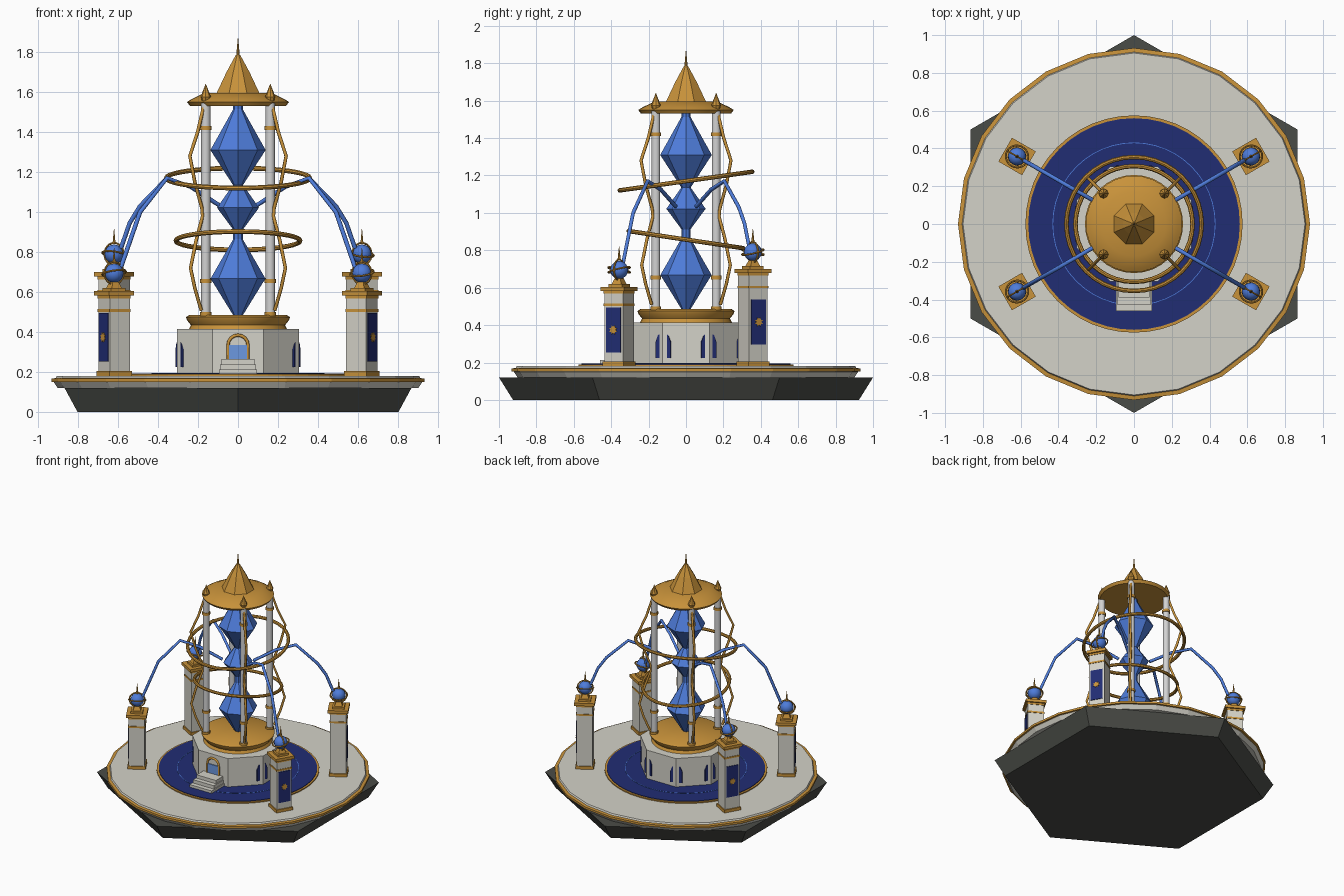
import bpy, bmesh
from math import pi, sin, cos, radians, atan2
from mathutils import Matrix, Vector

if "Cube" in bpy.data.objects:
    bpy.data.objects.remove(bpy.data.objects["Cube"])

def mat(name, hexcol):
    lin = []
    for i in (0, 2, 4):
        c = int(hexcol[i:i + 2], 16) / 255
        lin.append(c / 12.92 if c <= 0.04045 else ((c + 0.055) / 1.055) ** 2.4)
    m = bpy.data.materials.new(name)
    m.diffuse_color = (*lin, 1)
    m.use_nodes = True
    m.node_tree.nodes["Principled BSDF"].inputs["Base Color"].default_value = m.diffuse_color
    return m

STONE = mat("pale stone", "D4D2C8")
GOLD = mat("gold", "C8923A")
NAVY = mat("navy", "212D74")
CRYSTAL = mat("crystal blue", "4E7CDA")
DOOR = mat("door blue", "6C98E0")
DARK = mat("dark rock", "4A4C47")
SILVER = mat("column silver", "D2D2D2")

def finish(name, bm, m, smooth=False, mtx=None):
    if mtx:
        bm.transform(mtx)
    bmesh.ops.recalc_face_normals(bm, faces=bm.faces)
    me = bpy.data.meshes.new(name)
    bm.to_mesh(me)
    bm.free()
    me.materials.append(m)
    ob = bpy.data.objects.new(name, me)
    bpy.context.collection.objects.link(ob)
    if smooth:
        bpy.ops.object.select_all(action='DESELECT')
        ob.select_set(True)
        bpy.context.view_layer.objects.active = ob
        bpy.ops.object.shade_smooth_by_angle(angle=radians(35))
    return ob

def lathe(name, prof, n, m, rot=0.0, smooth=False, mtx=None, closed=False):
    """Revolve (radius, z) points; ends are capped, or the profile is a closed loop."""
    bm = bmesh.new()
    rings = [[bm.verts.new((r * cos(rot + 2 * pi * k / n), r * sin(rot + 2 * pi * k / n), z))
              for k in range(n)] for r, z in prof]
    pairs = list(zip(rings, rings[1:])) + ([(rings[-1], rings[0])] if closed else [])
    for a, b in pairs:
        for k in range(n):
            bm.faces.new((a[k], a[(k + 1) % n], b[(k + 1) % n], b[k]))
    if not closed:
        bm.faces.new(rings[0][::-1])
        bm.faces.new(rings[-1])
    return finish(name, bm, m, smooth, mtx)

def ring(name, R, r, m, mtx, n=40, k=8):
    prof = [(R + r * cos(2 * pi * i / k), r * sin(2 * pi * i / k)) for i in range(k)]
    return lathe(name, prof, n, m, smooth=True, mtx=mtx, closed=True)

def box(name, size, m, mtx):
    bm = bmesh.new()
    bmesh.ops.create_cube(bm, size=1)
    bm.transform(Matrix.Diagonal((*size, 1)))
    return finish(name, bm, m, mtx=mtx)

def plate(name, pts, t, m, mtx):
    """Outline in the local y-z plane, extruded along local x."""
    bm = bmesh.new()
    f = bm.faces.new([bm.verts.new((0, y, z)) for y, z in pts])
    ext = bmesh.ops.extrude_face_region(bm, geom=[f])
    bmesh.ops.translate(bm, verts=[v for v in ext['geom'] if isinstance(v, bmesh.types.BMVert)], vec=(t, 0, 0))
    return finish(name, bm, m, mtx=mtx)

def tube(name, pts, r, m, res=2):
    cu = bpy.data.curves.new(name, 'CURVE')
    cu.dimensions = '3D'
    cu.bevel_depth, cu.bevel_resolution, cu.use_fill_caps = r, res, True
    sp = cu.splines.new('POLY')
    sp.points.add(len(pts) - 1)
    for p, q in zip(sp.points, pts):
        p.co = (*q, 1)
    cu.materials.append(m)
    ob = bpy.data.objects.new(name, cu)
    bpy.context.collection.objects.link(ob)
    return ob

T = lambda x, y, z: Matrix.Translation((x, y, z))
RX = lambda d: Matrix.Rotation(radians(d), 4, 'X')
RY = lambda d: Matrix.Rotation(radians(d), 4, 'Y')
RZ = lambda d: Matrix.Rotation(radians(d), 4, 'Z')

# rock base, round platform and inlaid floor
lathe("rock_base", [(0.925, 0), (1.0, 0.12)], 6, DARK, pi / 2)
lathe("platform", [(0.90, 0.12), (0.92, 0.15), (0.905, 0.182)], 24, STONE)
lathe("platform_rim", [(0.90, 0.15), (0.932, 0.152), (0.932, 0.168), (0.90, 0.172)], 24, GOLD, closed=True)
lathe("floor_rim", [(0.575, 0.18), (0.575, 0.19)], 48, GOLD)
lathe("floor_inlay", [(0.56, 0.18), (0.56, 0.194)], 48, NAVY)
lathe("floor_line", [(0.428, 0.19), (0.428, 0.196), (0.432, 0.196), (0.432, 0.19)], 48, CRYSTAL, closed=True)

# octagonal drum with corner windows
lathe("drum", [(0.33, 0.185), (0.33, 0.415)], 8, STONE, pi / 8)
for a in (-22.5, 22.5, 67.5, 112.5, 157.5, 202.5):
    plate("corner_window", [(-0.043, 0.225), (0.043, 0.225), (0.043, 0.31), (0.03, 0.345), (0, 0.365),
                            (-0.03, 0.345), (-0.043, 0.31)], 0.009, NAVY, RZ(a) @ T(0.312, 0, 0))

# door, arch and steps at the front
box("door", (0.1, 0.012, 0.145), DOOR, T(0, -0.306, 0.2625))
arch = [(0.05 * cos(pi * i / 8), -0.308, 0.335 + 0.05 * sin(pi * i / 8)) for i in range(9)]
tube("door_arch", [(0.05, -0.308, 0.26)] + arch + [(-0.05, -0.308, 0.26)], 0.008, GOLD, 1)
for i in range(3):
    d = 0.16 - 0.035 * i
    box("step", (0.19 - 0.012 * i, d, 0.027), STONE, T(0, -0.30 - d / 2, 0.2 + 0.026 * i))

# gold collar and roof
lathe("collar", [(0.245, 0.415), (0.235, 0.435), (0.255, 0.46), (0.26, 0.475), (0.245, 0.485)], 32, GOLD, smooth=True)
lathe("roof", [(0.23, 1.53), (0.24, 1.53), (0.255, 1.55), (0.235, 1.563), (0.17, 1.595)], 32, GOLD, smooth=True)
lathe("spire", [(0.118, 1.59), (0.062, 1.70), (0.012, 1.785)], 8, GOLD, pi / 8)
lathe("spire_needle", [(0.01, 1.77), (0.001, 1.87)], 8, GOLD)

# crystal core
lathe("core_rod", [(0.024, 0.48), (0.024, 1.54)], 8, CRYSTAL)
for r, z0, z1, z2 in ((0.137, 0.47, 0.668, 0.88), (0.105, 0.90, 1.022, 1.15), (0.138, 1.12, 1.31, 1.53)):
    lathe("core_crystal", [(0.015, z0), (r, z1), (0.015, z2)], 8, CRYSTAL)

# four columns with bands, finials and bowed ribs
for a in (45, 135, 225, 315):
    M = RZ(a) @ T(0.228, 0, 0)
    lathe("column", [(0.024, 0.48), (0.024, 1.55)], 12, SILVER, smooth=True, mtx=M)
    for z in (0.49, 0.655, 1.42):
        lathe("column_band", [(0.029, z - 0.01), (0.029, z + 0.01)], 12, GOLD, smooth=True, mtx=M)
    lathe("column_finial", [(0.014, 1.54), (0.026, 1.575), (0.001, 1.64)], 8, GOLD, mtx=M)
    path = [(0.245, 1.52), (0.285, 1.40), (0.34, 1.28), (0.305, 1.15), (0.255, 1.02), (0.25, 0.98),
            (0.295, 0.86), (0.335, 0.72), (0.305, 0.62), (0.26, 0.51)]
    tube("bowed_rib", [RZ(a) @ Vector((r, 0, z)) for r, z in path], 0.009, GOLD, 1)

# tilted rings round the tower
ring("upper_ring", 0.358, 0.012, GOLD, T(0, 0, 1.17) @ RX(8))
ring("lower_ring", 0.31, 0.012, GOLD, T(0, 0, 0.857) @ RX(-8.5))

# four outer pillars, the back pair taller
Q = 2 ** -0.5
for a, top in ((-30, 0.605), (210, 0.605), (30, 0.70), (150, 0.70)):
    M = RZ(a) @ T(0.715, 0, 0)
    def block(name, s, z0, z1, m, s2=None):
        lathe(name, [(s * Q, z0), ((s2 or s) * Q, z1)], 4, m, pi / 4, mtx=M)
    block("pillar_foot", 0.13, 0.182, 0.205, GOLD)
    block("pillar_shaft", 0.115, 0.2, top - 0.02, STONE)
    block("pillar_band", 0.122, top - 0.103, top - 0.09, GOLD)
    block("pillar_neck", 0.122, top - 0.036, top - 0.02, GOLD)
    block("pillar_cap", 0.145, top - 0.022, top, GOLD)
    block("orb_stand", 0.085, top, top + 0.015, GOLD)
    block("orb_stem", 0.06, top + 0.012, top + 0.045, GOLD, 0.035)
    # banner with sun badge on the outward face
    zb = 0.19 + 0.445 * (top - 0.19)
    P = M @ T(0.0565, 0, zb)
    plate("banner", [(-0.046, -0.12), (0.046, -0.12), (0.046, 0.12), (-0.046, 0.12)], 0.006, NAVY, P)
    sun = [((0.026 if i % 2 else 0.016) * cos(pi * i / 8), (0.026 if i % 2 else 0.016) * sin(pi * i / 8))
           for i in range(16)]
    plate("sun_badge", sun, 0.009, GOLD, P)
    # orb with crossed rings and needle
    zo = top + 0.09
    bm = bmesh.new()
    bmesh.ops.create_uvsphere(bm, u_segments=16, v_segments=10, radius=0.048)
    finish("orb", bm, CRYSTAL, True, M @ T(0, 0, zo))
    ring("orb_ring", 0.06, 0.005, GOLD, M @ T(0, 0, zo) @ RX(15), 24, 6)
    ring("orb_ring_upright", 0.056, 0.005, GOLD, M @ T(0, 0, zo) @ RX(90), 24, 6)
    lathe("orb_needle", [(0.009, zo + 0.05), (0.001, zo + 0.125)], 6, GOLD, mtx=M)
    # energy arc from orb to the core
    arc = [(0.675, zo + 0.03), (0.625, zo + 0.155), (0.565, 1.0 if top < 0.65 else 1.03),
           (0.41, 1.17), (0.27, 1.125), (0.11, 1.035)]
    tube("energy_arc", [RZ(a) @ Vector((r, 0, z)) for r, z in arc], 0.011, CRYSTAL, 1)
